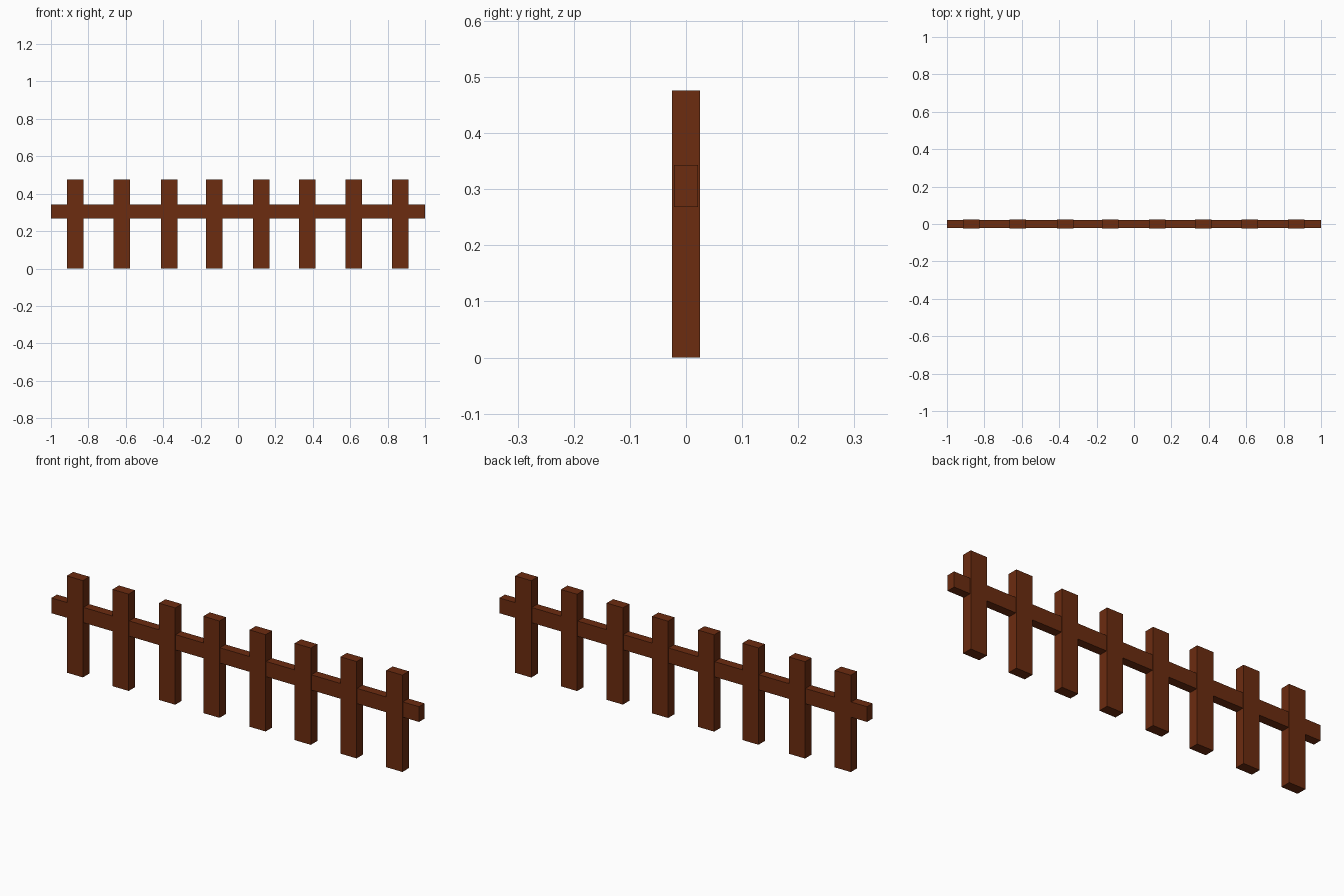
import bpy

if "Cube" in bpy.data.objects:
    bpy.data.objects.remove(bpy.data.objects["Cube"])

wood = bpy.data.materials.new("brown_wood")
wood.diffuse_color = (0.15, 0.025, 0.005, 1)
wood.use_nodes = True
wood.node_tree.nodes["Principled BSDF"].inputs["Base Color"].default_value = wood.diffuse_color


def box(name, center, size):
    bpy.ops.mesh.primitive_cube_add(size=1, location=center)
    ob = bpy.context.object
    ob.name = name
    ob.scale = size
    bpy.ops.object.transform_apply(location=False, rotation=False, scale=True)
    ob.data.materials.append(wood)
    return ob


# Upright posts, slightly unevenly spaced
POST_HEIGHT = 0.476
for i, x in enumerate((-0.87, -0.621, -0.368, -0.127, 0.124, 0.37, 0.619, 0.868)):
    box(f"fence_post_{i + 1}", (x, 0, POST_HEIGHT / 2), (0.088, 0.05, POST_HEIGHT))

# Horizontal rail running through all posts
box("fence_rail", (0, 0, 0.3055), (2.0, 0.043, 0.075))
